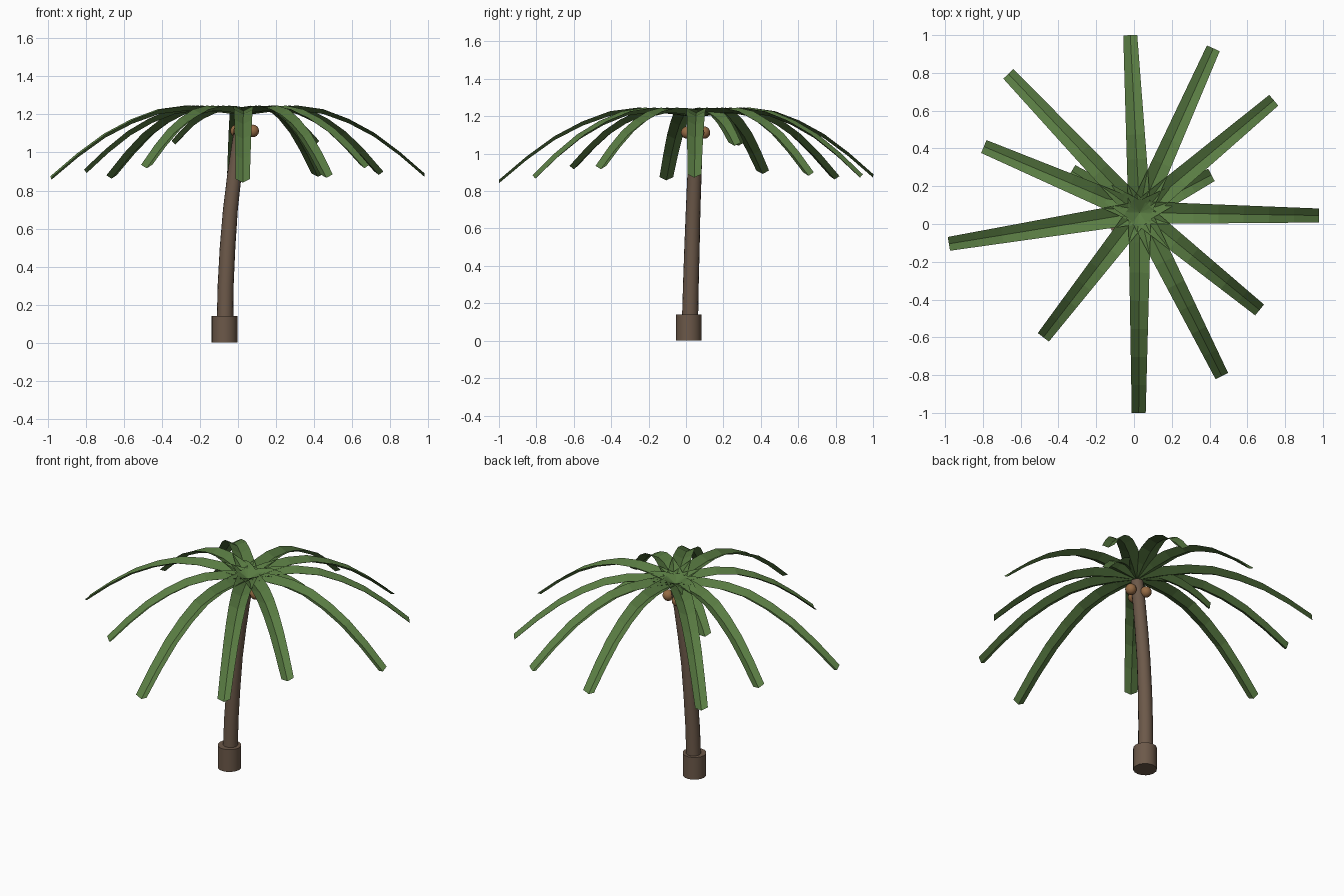
import bpy, bmesh, math
from mathutils import Vector

cube = bpy.data.objects.get("Cube")
if cube:
    bpy.data.objects.remove(cube, do_unlink=True)


def material(name, rgb):
    m = bpy.data.materials.new(name)
    m.use_nodes = True
    m.diffuse_color = (*rgb, 1)
    m.node_tree.nodes["Principled BSDF"].inputs["Base Color"].default_value = (*rgb, 1)
    return m


LEAF = material("leaf green", (0.10, 0.20, 0.055))
BARK = material("bark brown", (0.15, 0.099, 0.067))
NUT = material("nut brown", (0.30, 0.145, 0.057))


def finish(name, bm, mat, smooth=False):
    mesh = bpy.data.meshes.new(name)
    bm.normal_update()
    bm.to_mesh(mesh)
    bm.free()
    mesh.materials.append(mat)
    ob = bpy.data.objects.new(name, mesh)
    bpy.context.collection.objects.link(ob)
    if smooth:
        bpy.ops.object.select_all(action="DESELECT")
        ob.select_set(True)
        bpy.context.view_layer.objects.active = ob
        bpy.ops.object.shade_smooth_by_angle(angle=math.radians(40))
    return ob


def tube(name, stations, sides, mat):
    """Capped tube through (x, y, z, radius) stations."""
    bm = bmesh.new()
    rings = []
    for x, y, z, r in stations:
        angles = [math.tau * i / sides for i in range(sides)]
        rings.append([bm.verts.new((x + r * math.cos(a), y + r * math.sin(a), z)) for a in angles])
    for low, high in zip(rings, rings[1:]):
        for i in range(sides):
            j = (i + 1) % sides
            bm.faces.new((low[i], low[j], high[j], high[i]))
    bm.faces.new(rings[0][::-1])
    bm.faces.new(rings[-1])
    return finish(name, bm, mat, smooth=True)


# Trunk: swollen foot and a leaning stem
tube("trunk_foot", [(-0.07, 0.015, 0, 0.068), (-0.07, 0.015, 0.14, 0.068)], 16, BARK)
tube("trunk", [(-0.068, 0.022, 0.13, 0.043), (-0.065, 0.026, 0.3, 0.042),
               (-0.055, 0.032, 0.5, 0.041), (-0.04, 0.038, 0.7, 0.039),
               (-0.019, 0.045, 0.88, 0.038), (0.003, 0.051, 1.04, 0.037),
               (0.026, 0.058, 1.185, 0.036)], 16, BARK)

# Nuts clustered under the crown
for k in range(3):
    a = math.radians(10 + 120 * k)
    bm = bmesh.new()
    bmesh.ops.create_uvsphere(bm, u_segments=14, v_segments=10, radius=0.033)
    bmesh.ops.translate(bm, verts=bm.verts,
                        vec=(0.026 + 0.053 * math.cos(a), 0.056 + 0.053 * math.sin(a), 1.113))
    finish(f"nut_{k + 1}", bm, NUT, smooth=True)

# Fronds: gutter-shaped strips that rise a little, then droop to their tips
CROWN = Vector((0.03, 0.06, 0))
ARC = [(0, 0), (0.15, 0.017), (0.3, 0.021), (0.44, 0.002),
       (0.58, -0.05), (0.72, -0.124), (0.86, -0.226), (1, -0.345)]


def frond(name, x, y, tip_z):
    out = Vector((x, y, 0)) - CROWN
    side = Vector((-out.y, out.x, 0)).normalized()
    scale = (1.225 - tip_z) / 0.345
    bm = bmesh.new()
    rows = []
    for t, rise in ARC:
        half = 0.06 - 0.023 * t
        z = 1.225 + (rise * scale if rise < 0 else rise)
        rim = CROWN + out * t + Vector((0, 0, z))
        fold = rim - Vector((0, 0, 0.03 - 0.012 * t))
        rows.append([bm.verts.new(p) for p in (rim - side * half, fold, rim + side * half)])
    for near, far in zip(rows, rows[1:]):
        for i in range(2):
            bm.faces.new((near[i], far[i], far[i + 1], near[i + 1]))
    finish(name, bm, LEAF)


TIPS = [(0.98, 0.045, 0.89), (0.74, 0.655, 0.90), (0.42, 0.93, 0.89), (-0.02, 1.0, 0.89),
        (-0.665, 0.795, 0.88), (-0.795, 0.41, 0.91), (-0.98, -0.105, 0.875),
        (-0.48, -0.6, 0.935), (0.025, -1.0, 0.86), (0.465, -0.805, 0.885),
        (0.665, -0.455, 0.935), (0.41, 0.26, 1.06), (-0.33, 0.28, 1.06)]
for n, tip in enumerate(TIPS):
    frond(f"frond_{n + 1}", *tip)
